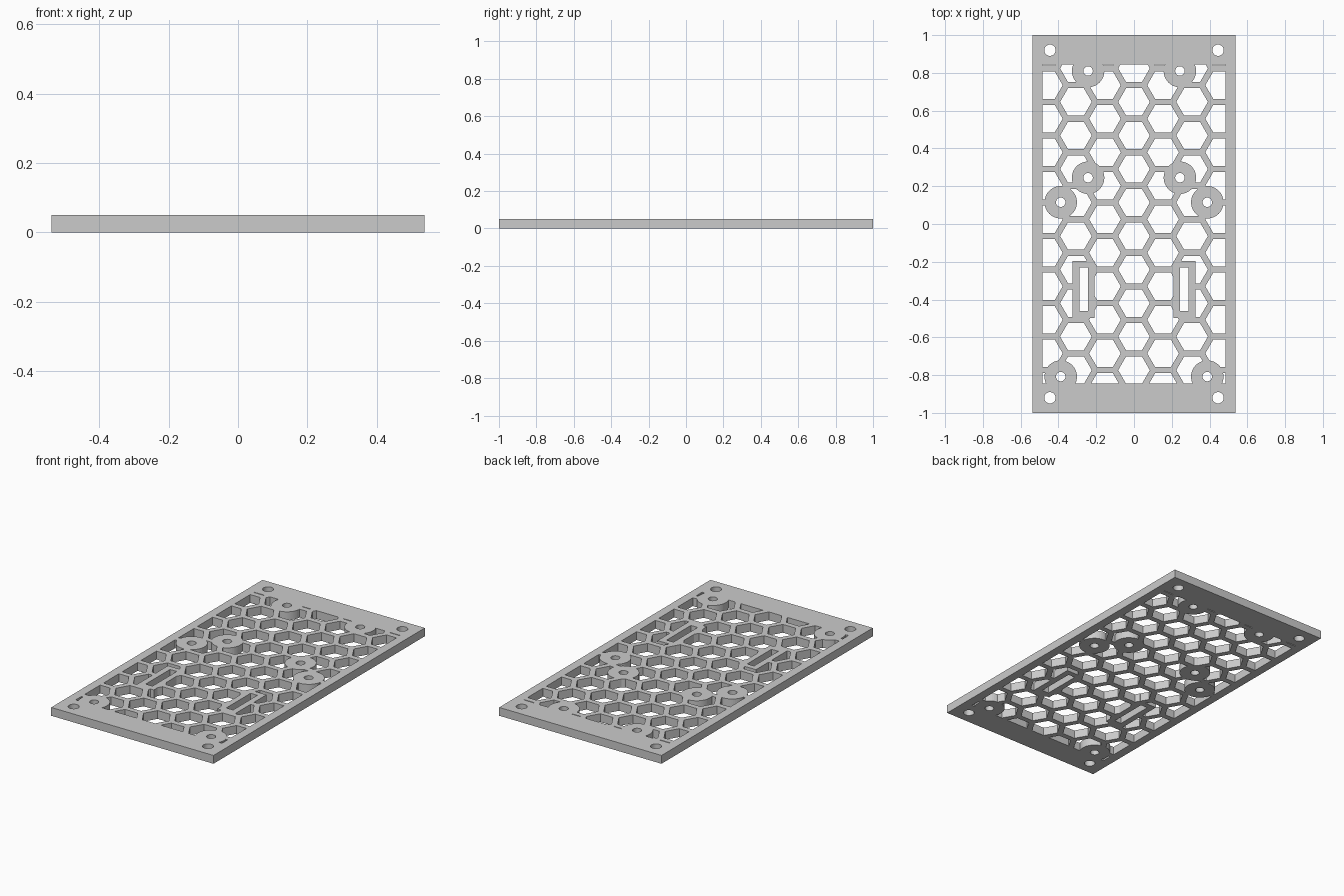
import bpy
import bmesh
from math import sqrt, pi
from mathutils import Matrix, Vector

cube = bpy.data.objects.get("Cube")
if cube:
    bpy.data.objects.remove(cube, do_unlink=True)

THICK = 0.05
PITCH = 0.1775                      # hexagon spacing along y
COLUMN = PITCH * sqrt(3) / 2        # column spacing along x
HEX_R = 0.145 / sqrt(3)             # 0.145 across the flats
WINDOW = (0.485, 0.845)             # half size of the perforated area


def add_box(bm, x, y, hx, hy, z0, z1):
    scale = Matrix.Diagonal((2 * hx, 2 * hy, z1 - z0, 1))
    move = Matrix.Translation((x, y, (z0 + z1) / 2))
    bmesh.ops.create_cube(bm, size=1, matrix=move @ scale)


def add_prism(bm, x, y, r, sides, z0, z1, turn=0):
    matrix = Matrix.Translation((x, y, (z0 + z1) / 2)) @ Matrix.Rotation(turn, 4, 'Z')
    bmesh.ops.create_cone(bm, cap_ends=True, segments=sides, radius1=r,
                          radius2=r, depth=z1 - z0, matrix=matrix)


def make_object(name, bm):
    mesh = bpy.data.meshes.new(name)
    bm.to_mesh(mesh)
    bm.free()
    obj = bpy.data.objects.new(name, mesh)
    bpy.context.scene.collection.objects.link(obj)
    return obj


def apply_boolean(obj, tool, operation):
    mod = obj.modifiers.new(operation.lower(), 'BOOLEAN')
    mod.operation, mod.solver, mod.object = operation, 'EXACT', tool
    graph = bpy.context.evaluated_depsgraph_get()
    result = bpy.data.meshes.new_from_object(obj.evaluated_get(graph))
    obj.modifiers.clear()
    obj.data = result
    bpy.data.objects.remove(tool, do_unlink=True)


# Honeycomb cutter: staggered columns of hexagons
bm = bmesh.new()
for col in range(-3, 4):
    offset = 0.025 if col % 2 else 0.025 + PITCH / 2
    for row in range(-6, 6):
        add_prism(bm, col * COLUMN, offset + row * PITCH, HEX_R, 6, -0.05, 0.1,
                  turn=pi / 6)
# Point the hexagons along x whichever way the primitive starts
bm.verts.ensure_lookup_table()
corner = max(bm.verts, key=lambda v: v.co.x).co.x
if corner < 3 * COLUMN + HEX_R * 0.95:
    bm.clear()
    for col in range(-3, 4):
        offset = 0.025 if col % 2 else 0.025 + PITCH / 2
        for row in range(-6, 6):
            add_prism(bm, col * COLUMN, offset + row * PITCH, HEX_R, 6, -0.05, 0.1)
honeycomb = make_object("honeycomb_cutter", bm)

# Limit the honeycomb to the window inside the solid border
bm = bmesh.new()
add_box(bm, 0, 0, *WINDOW, -0.1, 0.15)
apply_boolean(honeycomb, make_object("window_cutter", bm), 'INTERSECT')

# Solid pads kept around the screw holes and the strap slots
SCREWS = [(0.243, 0.81), (0.243, 0.245), (0.388, 0.115), (0.388, -0.808)]
bm = bmesh.new()
for side in (-1, 1):
    for x, y in SCREWS:
        add_prism(bm, side * x, y, 0.086, 48, -0.2, 0.3)
    add_box(bm, side * 0.268, -0.347, 0.058, 0.15, -0.2, 0.3)
apply_boolean(honeycomb, make_object("pad_cutter", bm), 'DIFFERENCE')

# Plate with the honeycomb cut through
bm = bmesh.new()
add_box(bm, 0, 0, 0.538, 1, 0, THICK)
plate = make_object("vent_plate", bm)
apply_boolean(plate, honeycomb, 'DIFFERENCE')

# Screw holes, corner holes and strap slots
bm = bmesh.new()
for side in (-1, 1):
    for x, y in SCREWS:
        add_prism(bm, side * x, y, 0.025, 32, -0.1, 0.15)
    for y in (-0.92, 0.92):
        add_prism(bm, side * 0.445, y, 0.03, 32, -0.1, 0.15)
    add_box(bm, side * 0.267, -0.345, 0.0225, 0.115, -0.1, 0.15)
apply_boolean(plate, make_object("hole_cutter", bm), 'DIFFERENCE')

# Single grey material
grey = bpy.data.materials.new("plain grey")
grey.use_nodes = True
colour = (0.6, 0.6, 0.6, 1)
grey.diffuse_color = colour
grey.node_tree.nodes["Principled BSDF"].inputs["Base Color"].default_value = colour
plate.data.materials.clear()
plate.data.materials.append(grey)
